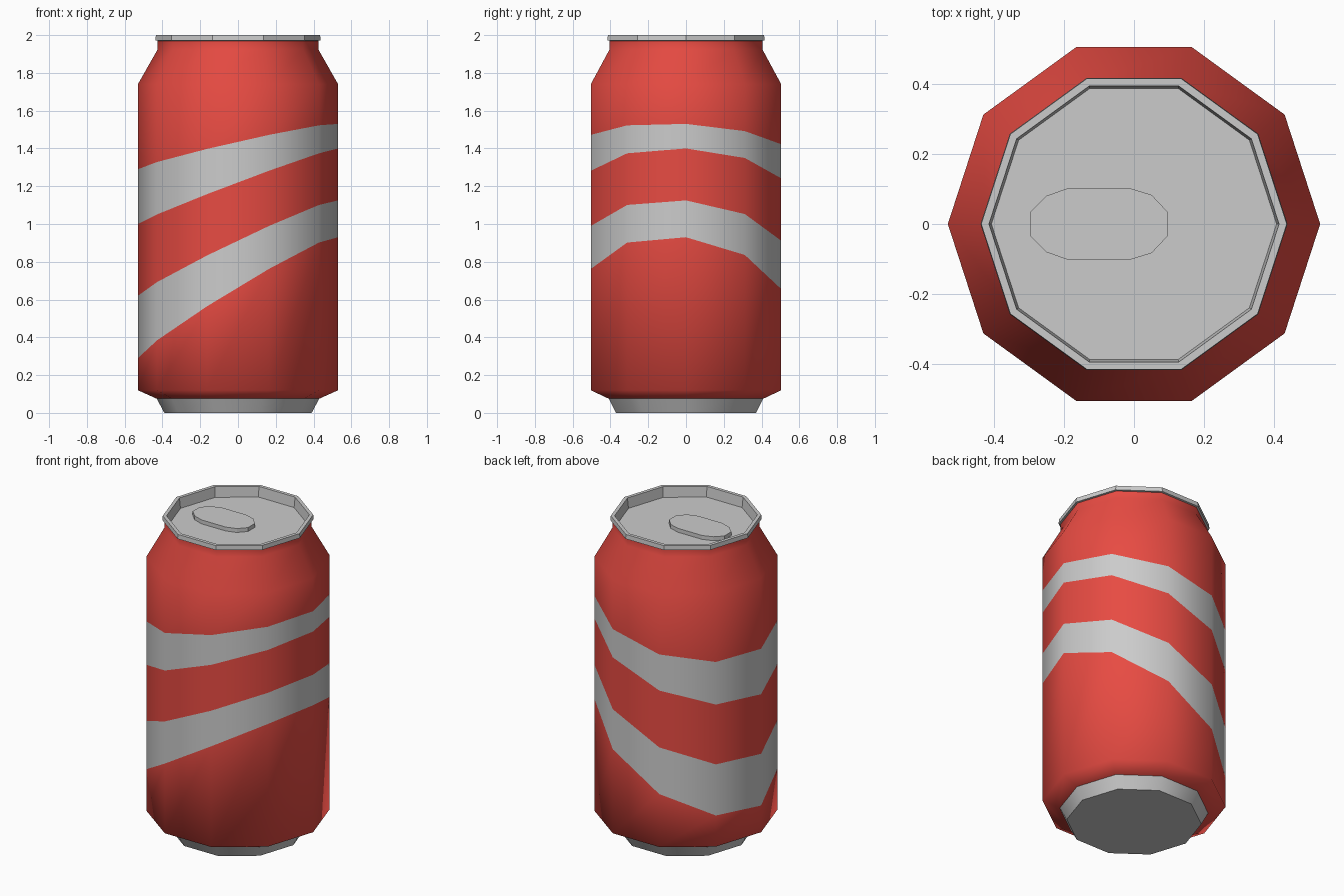
import bpy, bmesh
from math import cos, sin, pi, radians

if "Cube" in bpy.data.objects:
    bpy.data.objects.remove(bpy.data.objects["Cube"])

SIDES = 10


def material(name, rgb):
    m = bpy.data.materials.new(name)
    m.diffuse_color = (*rgb, 1)
    m.use_nodes = True
    m.node_tree.nodes["Principled BSDF"].inputs["Base Color"].default_value = m.diffuse_color
    return m


def finish(name, bm, smooth_angle=None):
    me = bpy.data.meshes.new(name)
    bm.to_mesh(me)
    bm.free()
    ob = bpy.data.objects.new(name, me)
    bpy.context.collection.objects.link(ob)
    if smooth_angle:
        bpy.ops.object.select_all(action='DESELECT')
        bpy.context.view_layer.objects.active = ob
        ob.select_set(True)
        bpy.ops.object.shade_smooth_by_angle(angle=radians(smooth_angle))
    return ob


def lathe(rings, cap_first=False, cap_last=False, stripes=()):
    """Each ring: radius, height, tilt along x, tilt along y."""
    bm = bmesh.new()
    loops = []
    for r, z, tx, ty in rings:
        loop = []
        for i in range(SIDES):
            a = 2 * pi * i / SIDES
            loop.append(bm.verts.new((r * cos(a), r * sin(a), z + tx * cos(a) + ty * sin(a))))
        loops.append(loop)
    for k, (lo, hi) in enumerate(zip(loops, loops[1:])):
        for i in range(SIDES):
            j = (i + 1) % SIDES
            f = bm.faces.new((lo[i], lo[j], hi[j], hi[i]))
            f.material_index = 1 if k in stripes else 0
    if cap_first:
        bm.faces.new(loops[0][::-1])
    if cap_last:
        bm.faces.new(loops[-1])
    return bm


def flat(points):
    return [(r, z, 0, 0) for r, z in points]


red = material("red_paint", (0.8, 0.07, 0.055))
silver = material("stripe_grey", (0.55, 0.55, 0.55))

# Painted body: the stripe borders are tilted planar rings
R = 0.53
stripe_edges = [(R, 0.61, 0.32, -0.056), (R, 0.8725, 0.2525, -0.041),
                (R, 1.2, 0.2, -0.021), (R, 1.41, 0.12, -0.026)]
rings = (flat([(0.43, 0.075), (R, 0.12)]) + stripe_edges
         + flat([(R, 1.74), (0.425, 1.925), (0.425, 1.97)]))
body = finish("can_body", lathe(rings, stripes=(2, 4)), 80)
body.data.materials.append(red)
body.data.materials.append(silver)

# Bare metal foot
finish("can_base", lathe(flat([(0.39, 0), (0.43, 0.075)]), cap_first=True), 40)

# Rim and recessed lid
finish("lid", lathe(flat([(0.425, 1.97), (0.437, 1.972), (0.435, 2.0),
                          (0.413, 2.0), (0.406, 1.935)]), cap_last=True))

# Pull tab
half = [(0.095, 0.035), (0.05, 0.083), (-0.015, 0.103),
        (-0.185, 0.103), (-0.25, 0.08), (-0.295, 0.035)]
outline = half + [(x, -y) for x, y in reversed(half)]
bm = bmesh.new()
face = bm.faces.new([bm.verts.new((x, y, 1.935)) for x, y in outline])
ext = bmesh.ops.extrude_face_region(bm, geom=[face])
bmesh.ops.translate(bm, vec=(0, 0, 0.025),
                    verts=[v for v in ext["geom"] if isinstance(v, bmesh.types.BMVert)])
bmesh.ops.recalc_face_normals(bm, faces=bm.faces)
finish("pull_tab", bm)
